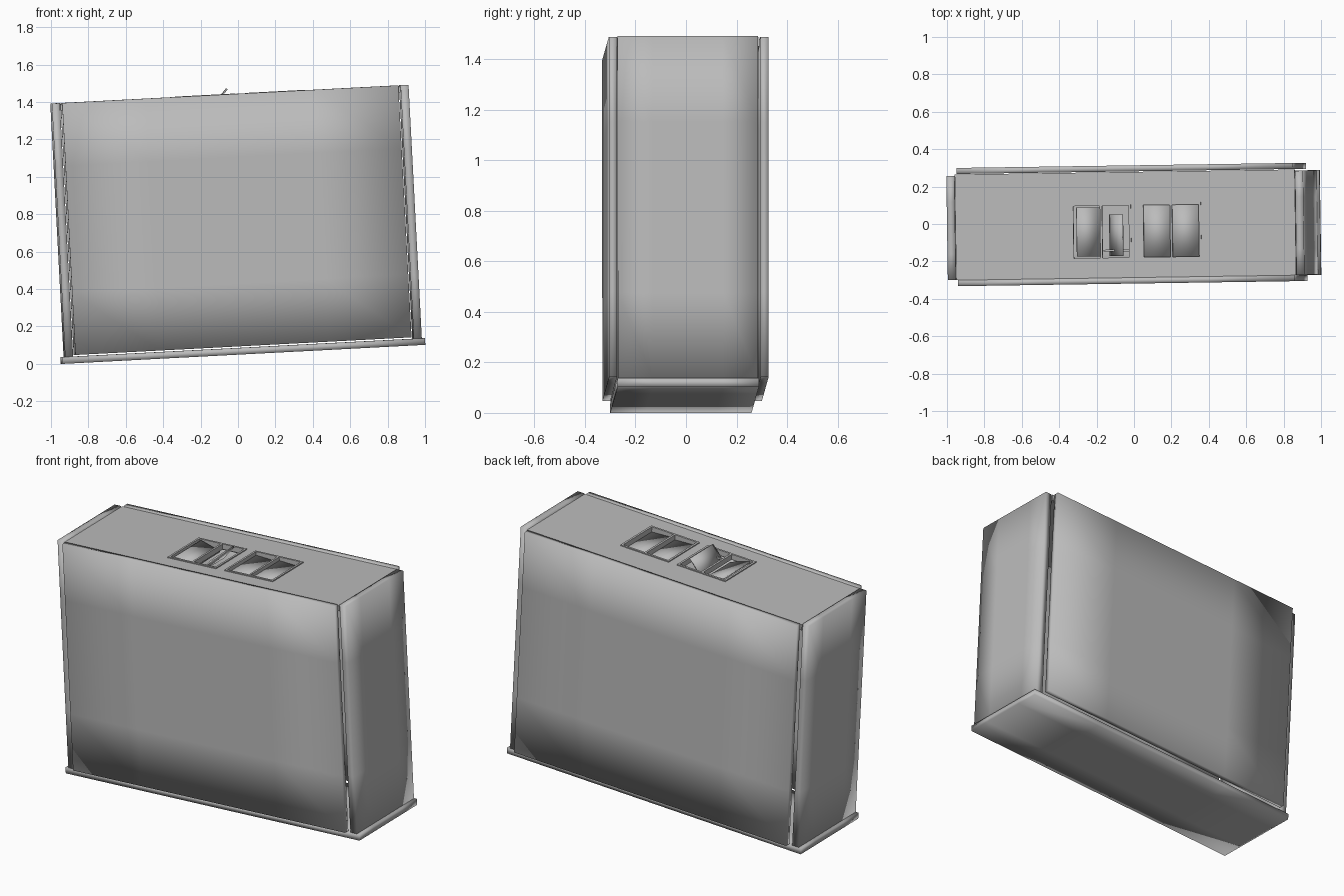
import bpy, bmesh, math
from mathutils import Matrix, Vector

cube = bpy.data.objects.get("Cube")
if cube:
    bpy.data.objects.remove(cube, do_unlink=True)

grey = bpy.data.materials.new("plain grey")
grey.use_nodes = True
COLOUR = (0.5, 0.5, 0.5, 1)
grey.diffuse_color = COLOUR
grey.node_tree.nodes["Principled BSDF"].inputs["Base Color"].default_value = COLOUR

# The whole case leans a little and is slightly turned
POSE = (Matrix.Translation((0.027, -0.006, 0.051))
        @ Matrix.Rotation(math.radians(0.85), 4, 'Z')
        @ Matrix.Rotation(math.radians(-3), 4, 'Y'))


def finish(name, bm, smooth=False):
    bmesh.ops.recalc_face_normals(bm, faces=bm.faces[:])
    bm.transform(POSE)
    for f in bm.faces:
        f.smooth = smooth
    mesh = bpy.data.meshes.new(name)
    bm.to_mesh(mesh)
    bm.free()
    mesh.materials.append(grey)
    obj = bpy.data.objects.new(name, mesh)
    bpy.context.collection.objects.link(obj)
    return obj


def panel(name, low, high, cuts=0, lean=0):
    """Box between two corners; long sides are cut so the shading is soft."""
    low, high = Vector(low), Vector(high)
    size = high - low
    bm = bmesh.new()
    bmesh.ops.create_cube(bm, size=1)
    bmesh.ops.scale(bm, vec=size, verts=bm.verts[:])
    for axis in range(3):
        if cuts and size[axis] > 0.3:
            normal = Vector([float(i == axis) for i in range(3)])
            for k in range(1, cuts + 1):
                bmesh.ops.bisect_plane(
                    bm, geom=bm.verts[:] + bm.edges[:] + bm.faces[:],
                    plane_co=normal * size[axis] * (k / (cuts + 1) - 0.5),
                    plane_no=normal)
    if lean:
        bm.transform(Matrix.Rotation(math.radians(lean), 4, 'Y'))
    bmesh.ops.translate(bm, vec=(low + high) / 2, verts=bm.verts[:])
    return finish(name, bm, smooth=cuts > 0)


TOP = 1.393

# Base slab and the four separate walls
panel("base_slab", (-0.972, -0.28, 0), (0.972, 0.28, 0.036), 3)
panel("front_wall", (-0.9, -0.312, 0.044), (0.9, -0.28, TOP), 3)
panel("back_wall", (-0.9, 0.288, 0.044), (0.9, 0.32, TOP), 3)
for side, name in ((-1, "right_wall"), (1, "left_wall")):
    inner, outer = sorted((side * 0.912, side * 0.955))
    panel(name, (inner, -0.278, 0.036), (outer, 0.278, TOP), 3)

# Lid with two rectangular openings
XS = (-0.91, -0.29, 0.03, 0.085, 0.405, 0.91)
YS = (-0.28, -0.184, 0.118, 0.285)
bm = bmesh.new()
grid = [[bm.verts.new((x, y, TOP - 0.004)) for y in YS] for x in XS]
for i in range(len(XS) - 1):
    for j in range(len(YS) - 1):
        if j == 1 and i in (1, 3):
            continue
        bm.faces.new((grid[i][j], grid[i + 1][j],
                      grid[i + 1][j + 1], grid[i][j + 1]))
lid = finish("lid", bm)
thick = lid.modifiers.new("thickness", 'SOLIDIFY')
thick.thickness = 0.035
thick.offset = -1

# Thin frame, middle bar and recessed panes in each opening
Y0, Y1, RIM = YS[1], YS[2], 0.012
for label, x0, x1 in (("right", XS[1], XS[2]), ("left", XS[3], XS[4])):
    mid = (x0 + x1) / 2
    for k, x in enumerate((x0, mid - RIM / 2, x1 - RIM)):
        panel(f"{label}_frame_bar_{k + 1}", (x, Y0, TOP - 0.03), (x + RIM, Y1, TOP + 0.002))
    for k, y in enumerate((Y0, Y1 - RIM)):
        panel(f"{label}_frame_end_{k + 1}", (x0, y, TOP - 0.03), (x1, y + RIM, TOP + 0.002))
    if label == "left":
        for k, a in enumerate((x0 + RIM, mid)):
            panel(f"left_pane_{k + 1}", (a, Y0 + RIM, TOP - 0.032),
                  (a + mid - x0 - RIM, Y1 - RIM, TOP - 0.024), 2, lean=4)

# Loose flaps standing out of the right opening
panel("outer_flap", (-0.265, Y0 + 0.02, TOP - 0.028),
      (-0.135, Y1 - 0.02, TOP - 0.02), 2, lean=18)
panel("inner_flap", (-0.105, Y0 + 0.02, TOP - 0.016),
      (0.005, Y1 - 0.06, TOP - 0.008), 2, lean=-48)
panel("cross_bar", (-0.12, Y0 + 0.045, TOP - 0.03), (0.02, Y0 + 0.055, TOP - 0.02))
